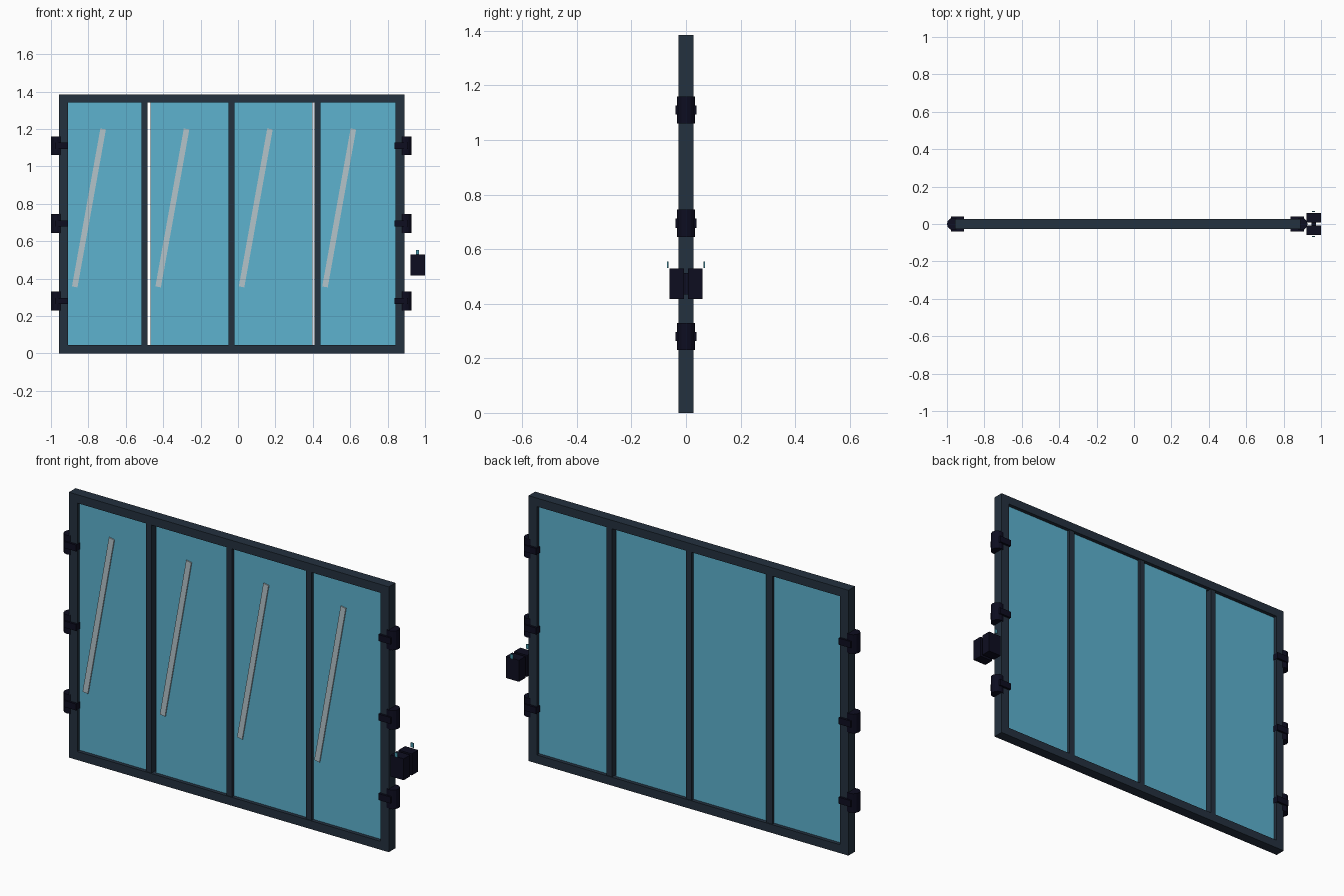
import bpy
from math import radians

old = bpy.data.objects.get("Cube")
if old:
    bpy.data.objects.remove(old, do_unlink=True)


def srgb(r, g, b):
    return tuple(((c / 255 + 0.055) / 1.055) ** 2.4 if c > 10 else c / 3294
                 for c in (r, g, b)) + (1.0,)


def material(name, rgb):
    m = bpy.data.materials.new(name)
    m.use_nodes = True
    colour = srgb(*rgb)
    m.diffuse_color = colour
    m.node_tree.nodes["Principled BSDF"].inputs["Base Color"].default_value = colour
    return m


slate = material("slate frame", (36, 49, 63))
navy = material("dark navy metal", (13, 13, 32))
glass = material("blue glass", (93, 178, 207))
silver = material("pale reflection", (180, 195, 202))
teal = material("teal light", (70, 150, 170))


def finish(obj, name, mat):
    obj.name = name
    obj.data.materials.append(mat)
    return obj


def box(name, x, y, z, mat, tilt=0):
    """Box from (min, max) pairs, optionally tilted about the y axis."""
    spans = (x, y, z)
    bpy.ops.mesh.primitive_cube_add(size=1, location=[(a + b) / 2 for a, b in spans])
    obj = bpy.context.object
    obj.scale = [b - a for a, b in spans]
    bpy.ops.object.transform_apply(location=False, rotation=False, scale=True)
    obj.rotation_euler.y = tilt
    return finish(obj, name, mat)


def around(c, half):
    return (c - half, c + half)


# Outer frame
LEFT, RIGHT, TOP = -0.957, 0.89, 1.385
SIDE, RAIL = 0.048, 0.044
depth = around(0, 0.0275)
box("frame_bottom", (LEFT, RIGHT), depth, (0, RAIL), slate)
box("frame_top", (LEFT, RIGHT), depth, (TOP - RAIL, TOP), slate)
box("frame_right_post", (LEFT, LEFT + SIDE), depth, (RAIL, TOP - RAIL), slate)
box("frame_left_post", (RIGHT - SIDE, RIGHT), depth, (RAIL, TOP - RAIL), slate)

# Upright dividers
for i, x in enumerate((-0.499, -0.034, 0.426)):
    box(f"divider_{i + 1}", around(x, 0.016), around(0, 0.024),
        (RAIL, TOP - RAIL), slate)

# Glass panes, each with a slanted reflection strip on the front
for i in range(4):
    x = -0.704 + 0.446 * i
    box(f"pane_{i + 1}", around(x, 0.21), around(0, 0.008),
        (RAIL, TOP - RAIL), glass)
    box(f"reflection_{i + 1}", around(x - 0.093, 0.015), (-0.014, -0.007),
        around(0.778, 0.429), silver, radians(10.2))

# Hinges: upright barrel with a strap gripping the post
for side, barrel_x, strap_x in (("right", -0.967, -0.943), ("left", 0.895, 0.873)):
    for i, z in enumerate((0.28, 0.695, 1.11)):
        bpy.ops.mesh.primitive_cylinder_add(vertices=12, radius=0.033, depth=0.1,
                                            location=(barrel_x, 0, z))
        finish(bpy.context.object, f"{side}_hinge_barrel_{i + 1}", navy)
        box(f"{side}_hinge_strap_{i + 1}", around(strap_x, 0.035),
            around(0, 0.039), around(z, 0.017), navy)

# Lock: two housings joined by a bar, with a small light on each
box("lock_bar", around(0.96, 0.012), around(0, 0.01), around(0.473, 0.04), navy)
for name, s in (("front", -1), ("back", 1)):
    box(f"{name}_lock_housing", around(0.961, 0.038), around(s * 0.0335, 0.0265),
        around(0.473, 0.056), navy)
    box(f"{name}_lock_light", around(0.96, 0.009), around(s * 0.067, 0.002),
        around(0.542, 0.012), teal)
